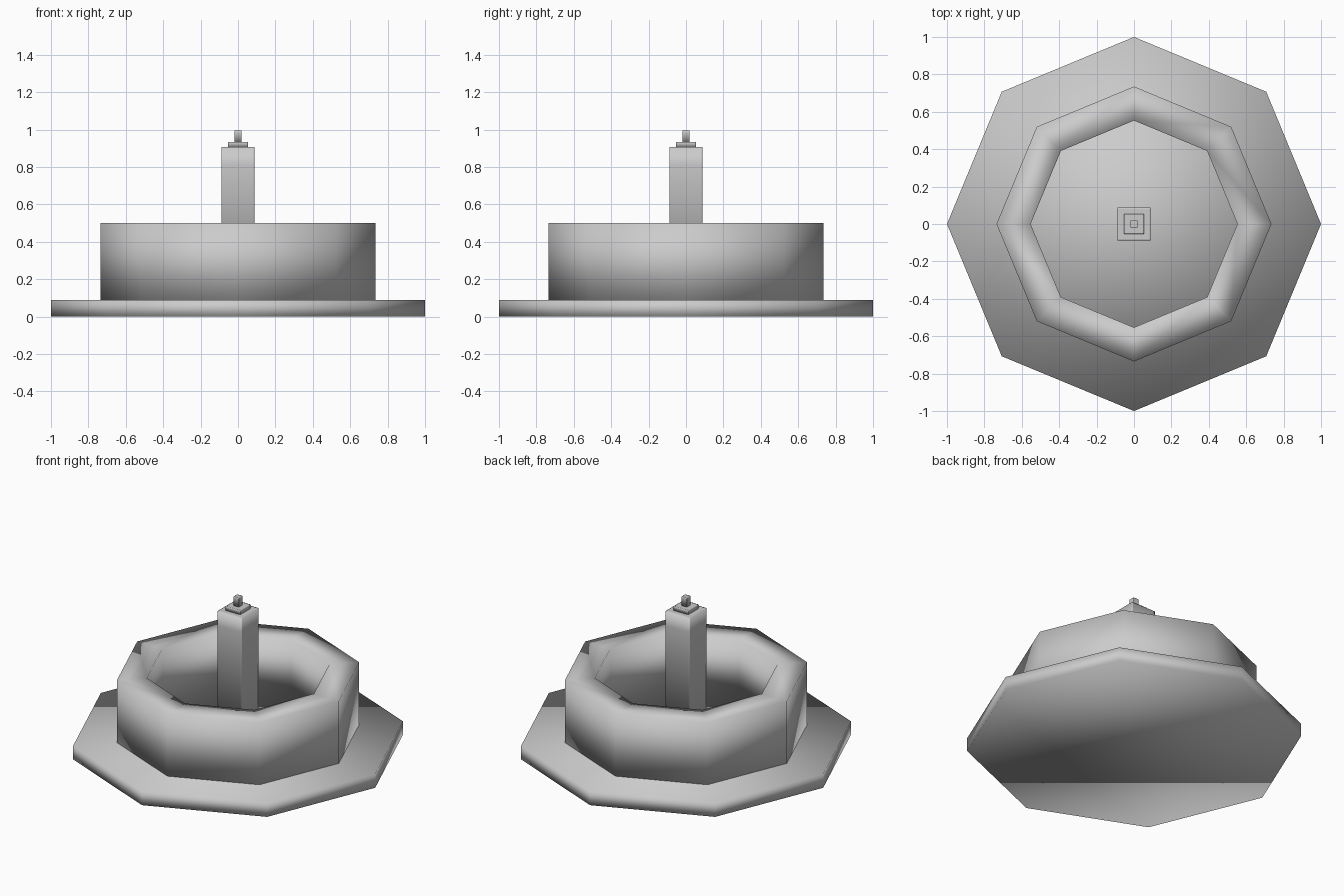
import bpy
import bmesh
from math import cos, sin, pi

SIDES = 8

cube = bpy.data.objects.get("Cube")
if cube:
    bpy.data.objects.remove(cube, do_unlink=True)

# Single stone grey
GREY = (0.6, 0.6, 0.6, 1.0)
stone = bpy.data.materials.new("stone_grey")
stone.use_nodes = True
stone.diffuse_color = GREY
stone.node_tree.nodes["Principled BSDF"].inputs["Base Color"].default_value = GREY


def finish(name, bm):
    """Turn a bmesh into a smooth-shaded stone object."""
    bmesh.ops.recalc_face_normals(bm, faces=bm.faces)
    for face in bm.faces:
        face.smooth = True
    mesh = bpy.data.meshes.new(name)
    bm.to_mesh(mesh)
    bm.free()
    mesh.materials.append(stone)
    obj = bpy.data.objects.new(name, mesh)
    bpy.context.collection.objects.link(obj)
    return obj


def octagon(bm, radius, z):
    angles = [2 * pi * i / SIDES for i in range(SIDES)]
    return [bm.verts.new((radius * cos(a), radius * sin(a), z)) for a in angles]


def bridge(bm, lower, upper):
    for i in range(SIDES):
        j = (i + 1) % SIDES
        bm.faces.new((lower[i], lower[j], upper[j], upper[i]))


def slab(name, radius, z0, z1):
    """Solid octagonal plate."""
    bm = bmesh.new()
    bottom, top = octagon(bm, radius, z0), octagon(bm, radius, z1)
    bridge(bm, bottom, top)
    bm.faces.new(bottom)
    bm.faces.new(top)
    return finish(name, bm)


def ring(name, outer, inner, z0, z1):
    """Octagonal wall with a rectangular section."""
    bm = bmesh.new()
    section = ((outer, z0), (outer, z1), (inner, z1), (inner, z0))
    loops = [octagon(bm, r, z) for r, z in section]
    for i, loop in enumerate(loops):
        bridge(bm, loop, loops[(i + 1) % len(loops)])
    return finish(name, bm)


def block(name, half, z0, z1, margin, top_band):
    """Square block with support loops that keep its upright edges crisp."""
    bm = bmesh.new()
    bmesh.ops.create_cube(bm, size=1)
    for v in bm.verts:
        v.co.x *= 2 * half
        v.co.y *= 2 * half
        v.co.z = z1 if v.co.z > 0 else z0
    offset = half - margin
    cuts = [((s * offset, 0, 0), (1, 0, 0)) for s in (-1, 1)]
    cuts += [((0, s * offset, 0), (0, 1, 0)) for s in (-1, 1)]
    cuts.append(((0, 0, z1 - top_band), (0, 0, 1)))
    for point, normal in cuts:
        geom = bm.verts[:] + bm.edges[:] + bm.faces[:]
        bmesh.ops.bisect_plane(bm, geom=geom, plane_co=point, plane_no=normal)
    return finish(name, bm)


# Base plate and basin wall
slab("base_plate", 1.0, 0.0, 0.09)
ring("basin_wall", 0.735, 0.553, 0.09, 0.5)

# Central pillar with stepped cap and spout
block("pillar", 0.088, 0.09, 0.907, 0.008, 0.095)
block("pillar_cap", 0.053, 0.907, 0.935, 0.006, 0.008)
block("spout", 0.019, 0.935, 0.995, 0.004, 0.01)
